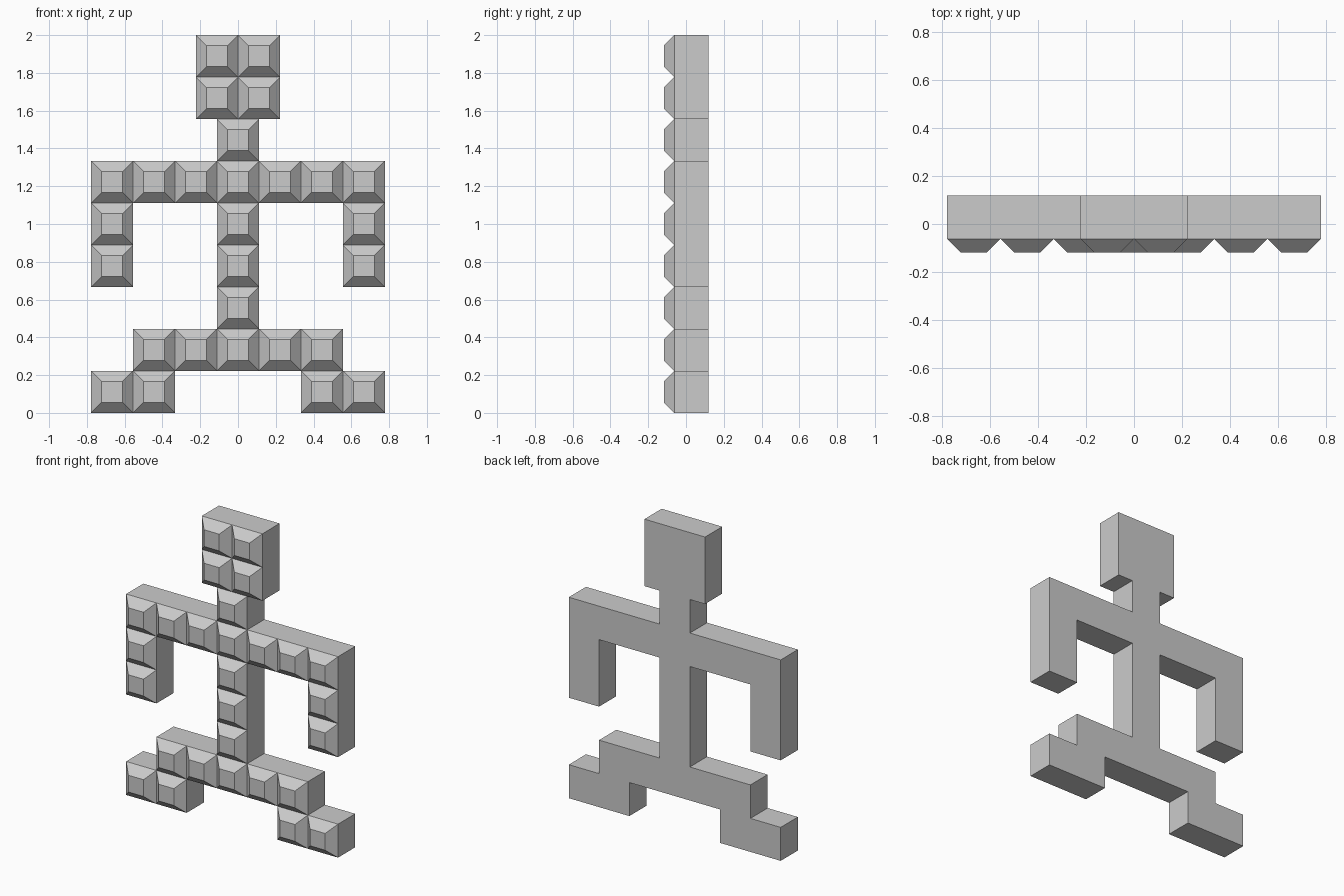
import bpy
import bmesh

cube = bpy.data.objects.get("Cube")
if cube:
    bpy.data.objects.remove(cube, do_unlink=True)

CELL = 2 / 9                 # side of one square block
BACK, SEAM = 0.118, -0.062   # depth of the flat body
STUD = CELL / 4              # stud bevel width and height

grey = bpy.data.materials.new("plain grey")
grey.use_nodes = True
grey.diffuse_color = (0.6, 0.6, 0.6, 1)
grey.node_tree.nodes["Principled BSDF"].inputs["Base Color"].default_value = (0.6, 0.6, 0.6, 1)


def finish(name, bm):
    bmesh.ops.remove_doubles(bm, verts=bm.verts, dist=1e-5)
    mesh = bpy.data.meshes.new(name)
    bm.to_mesh(mesh)
    bm.free()
    mesh.materials.append(grey)
    obj = bpy.data.objects.new(name, mesh)
    bpy.context.collection.objects.link(obj)


# Body: half outline in cells, mirrored, closed at the back and open under the studs
half = [(1.5, 1), (1.5, 0), (3.5, 0), (3.5, 1), (2.5, 1), (2.5, 2), (.5, 2), (.5, 5),
        (2.5, 5), (2.5, 3), (3.5, 3), (3.5, 6), (.5, 6), (.5, 7), (1, 7), (1, 9)]
outline = half + [(-x, z) for x, z in reversed(half)]
bm = bmesh.new()
front = [bm.verts.new((x * CELL, SEAM, z * CELL)) for x, z in outline]
back = [bm.verts.new((x * CELL, BACK, z * CELL)) for x, z in outline]
for i in range(len(outline)):
    bm.faces.new((front[i - 1], back[i - 1], back[i], front[i]))
bm.faces.new(back[::-1])
bmesh.ops.recalc_face_normals(bm, faces=bm.faces)
back_face = max(bm.faces, key=lambda f: f.calc_center_median().y)
if back_face.normal.y < 0:
    bmesh.ops.reverse_faces(bm, faces=bm.faces)
finish("body", bm)


# Studs: a truncated pyramid on the front of each cell
def add_stud(bm, column, row):
    cx, cz = column * CELL, (row + 0.5) * CELL
    rings = []
    for y, r in ((SEAM, CELL / 2), (SEAM - STUD, CELL / 2 - STUD)):
        rings.append([bm.verts.new((cx + sx * r, y, cz + sz * r))
                      for sx, sz in ((-1, -1), (1, -1), (1, 1), (-1, 1))])
    base, top = rings
    for i in range(4):
        bm.faces.new((base[i - 1], base[i], top[i], top[i - 1]))
    bm.faces.new(top)


parts = {
    "head_studs": [(x, z) for x in (-.5, .5) for z in (7, 8)],
    "neck_stud": [(0, 6)],
    "shoulder_studs": [(x, 5) for x in range(-3, 4)],
    "torso_studs": [(0, z) for z in (2, 3, 4)],
    "hip_studs": [(x, 1) for x in range(-2, 3)],
}
for side, s in (("left", 1), ("right", -1)):
    parts[side + "_arm_studs"] = [(3 * s, z) for z in (3, 4)]
    parts[side + "_foot_studs"] = [(x * s, 0) for x in (2, 3)]

for name, cells in parts.items():
    bm = bmesh.new()
    for column, row in cells:
        add_stud(bm, column, row)
    finish(name, bm)
